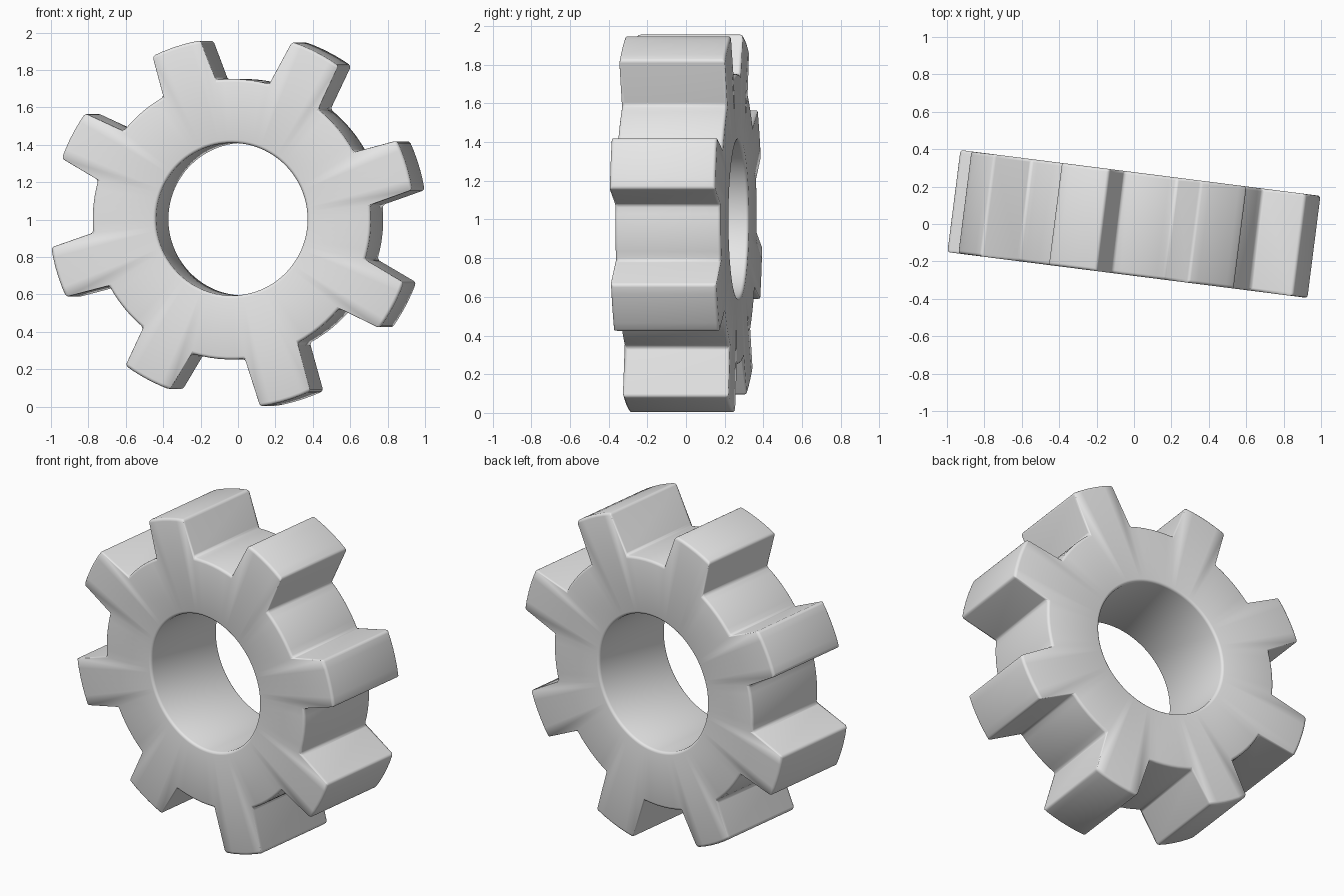
import bpy, bmesh, math
from mathutils import Matrix

if "Cube" in bpy.data.objects:
    bpy.data.objects.remove(bpy.data.objects["Cube"])

THICK = 0.55      # gear depth along its axis
R_ROOT = 0.75     # valley radius
R_HOLE = 0.408    # bore radius
# (centre angle in degrees, tip radius) for each tooth
TEETH = [(17.2, 0.985), (63.0, 1.003), (108.0, 0.971), (152.4, 0.972),
         (196.9, 0.985), (241.9, 0.970), (286.8, 1.013), (331.9, 0.987)]
TIP_HALF, ROOT_HALF = 8.1, 11.4


def arc(a0, a1, r, n):
    return [(r, math.radians(a0 + (a1 - a0) * i / n)) for i in range(n + 1)]


# outline in polar form: tooth tip arc, then valley arc
outline = []
for i, (a, r) in enumerate(TEETH):
    nxt = TEETH[(i + 1) % len(TEETH)][0] + (360 if i == len(TEETH) - 1 else 0)
    outline += arc(a - TIP_HALF, a + TIP_HALF, r, 5)
    outline += arc(a + ROOT_HALF, nxt - ROOT_HALF, R_ROOT, 6)

# gear body: outer and bore loops on the front and back planes
bm = bmesh.new()


def loop(y, radius=None):
    return [bm.verts.new(((radius or r) * math.cos(t), y, (radius or r) * math.sin(t)))
            for r, t in outline]


h = THICK / 2
front, back = loop(-h), loop(h)
bore_front, bore_back = loop(-h, R_HOLE), loop(h, R_HOLE)
n = len(outline)
for i in range(n):
    j = (i + 1) % n
    for a, b in ((front, back), (back, bore_back),
                 (bore_back, bore_front), (bore_front, front)):
        bm.faces.new((a[i], a[j], b[j], b[i]))
bmesh.ops.recalc_face_normals(bm, faces=bm.faces)

# turn slightly about the vertical and lift onto the ground
bm.transform(Matrix.Translation((0, 0, 1.002)) @ Matrix.Rotation(math.radians(-7.25), 4, 'Z'))
mesh = bpy.data.meshes.new("gear")
bm.to_mesh(mesh)
bm.free()
for p in mesh.polygons:
    p.use_smooth = True

gear = bpy.data.objects.new("gear", mesh)
bpy.context.collection.objects.link(gear)

# softened rims, tooth corners and valley corners
bevel = gear.modifiers.new("soft_edges", 'BEVEL')
bevel.width = 0.016
bevel.segments = 3
bevel.limit_method = 'ANGLE'
bevel.angle_limit = math.radians(40)

mat = bpy.data.materials.new("light_grey")
mat.diffuse_color = (0.8, 0.8, 0.8, 1)
mat.use_nodes = True
mat.node_tree.nodes["Principled BSDF"].inputs["Base Color"].default_value = mat.diffuse_color
mesh.materials.append(mat)
